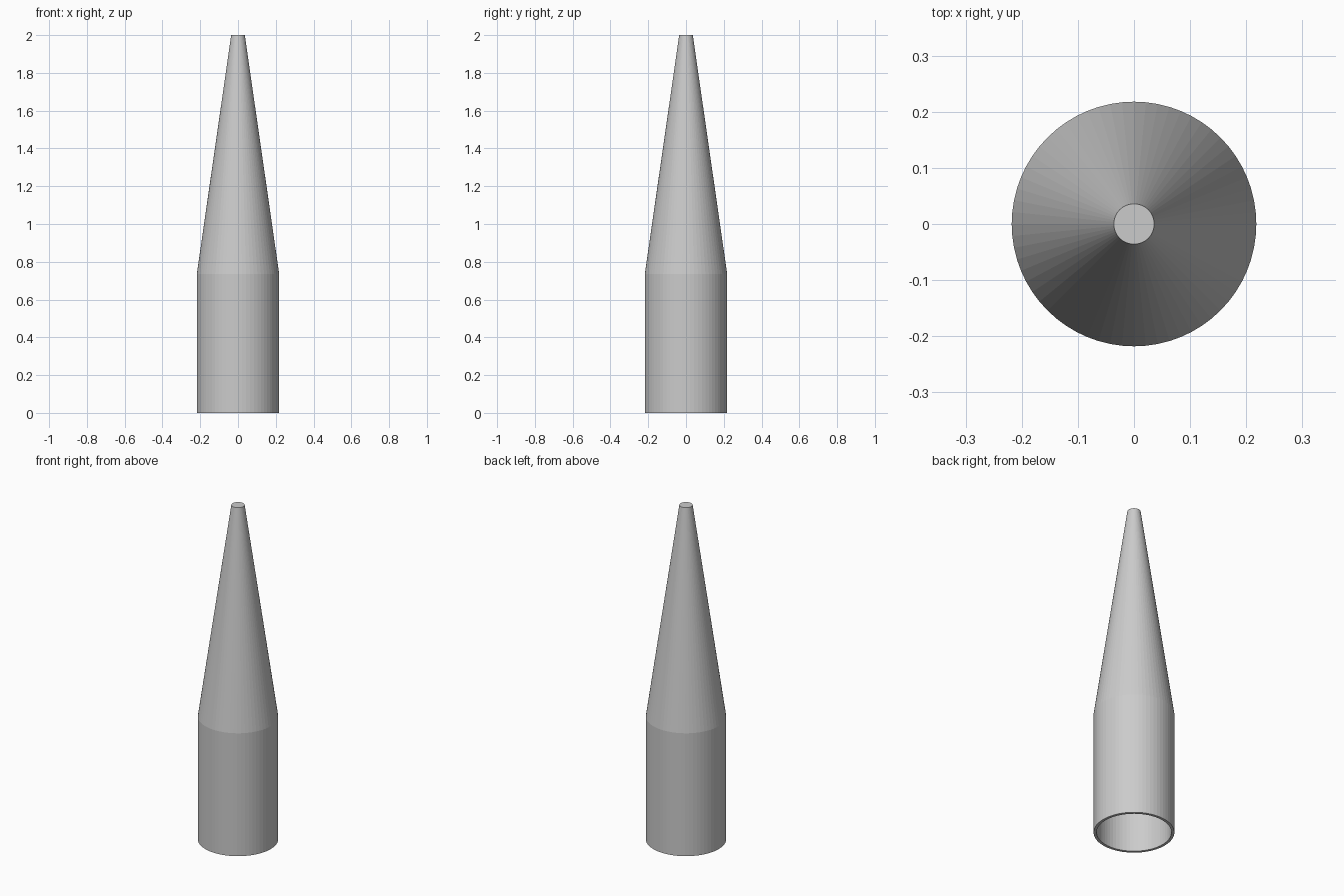
import bpy, bmesh, math

if "Cube" in bpy.data.objects:
    bpy.data.objects.remove(bpy.data.objects["Cube"])

SEGMENTS = 64
WALL = 0.016
R_BODY, R_TIP = 0.218, 0.036
Z_SHOULDER, Z_TOP = 0.735, 2.0

# closed wall profile (radius, height): outside upward, then inside downward
profile = [
    (R_BODY, 0), (R_BODY, Z_SHOULDER), (R_TIP, Z_TOP), (0, Z_TOP),
    (0, Z_TOP - WALL), (R_TIP - WALL, Z_TOP - WALL),
    (R_BODY - WALL, Z_SHOULDER), (R_BODY - WALL, 0), (R_BODY, 0),
]

# hollow tapered sleeve, open at the bottom
bm = bmesh.new()
verts = [bm.verts.new((r, 0, z)) for r, z in profile]
edges = [bm.edges.new(pair) for pair in zip(verts, verts[1:])]
bmesh.ops.spin(bm, geom=verts + edges, cent=(0, 0, 0), axis=(0, 0, 1),
               angle=math.tau, steps=SEGMENTS)
bmesh.ops.remove_doubles(bm, verts=bm.verts[:], dist=1e-5)
bmesh.ops.dissolve_degenerate(bm, edges=bm.edges[:], dist=1e-6)
bmesh.ops.recalc_face_normals(bm, faces=bm.faces[:])

mesh = bpy.data.meshes.new("tapered_sleeve")
bm.to_mesh(mesh)
bm.free()
sleeve = bpy.data.objects.new("tapered_sleeve", mesh)
bpy.context.collection.objects.link(sleeve)
